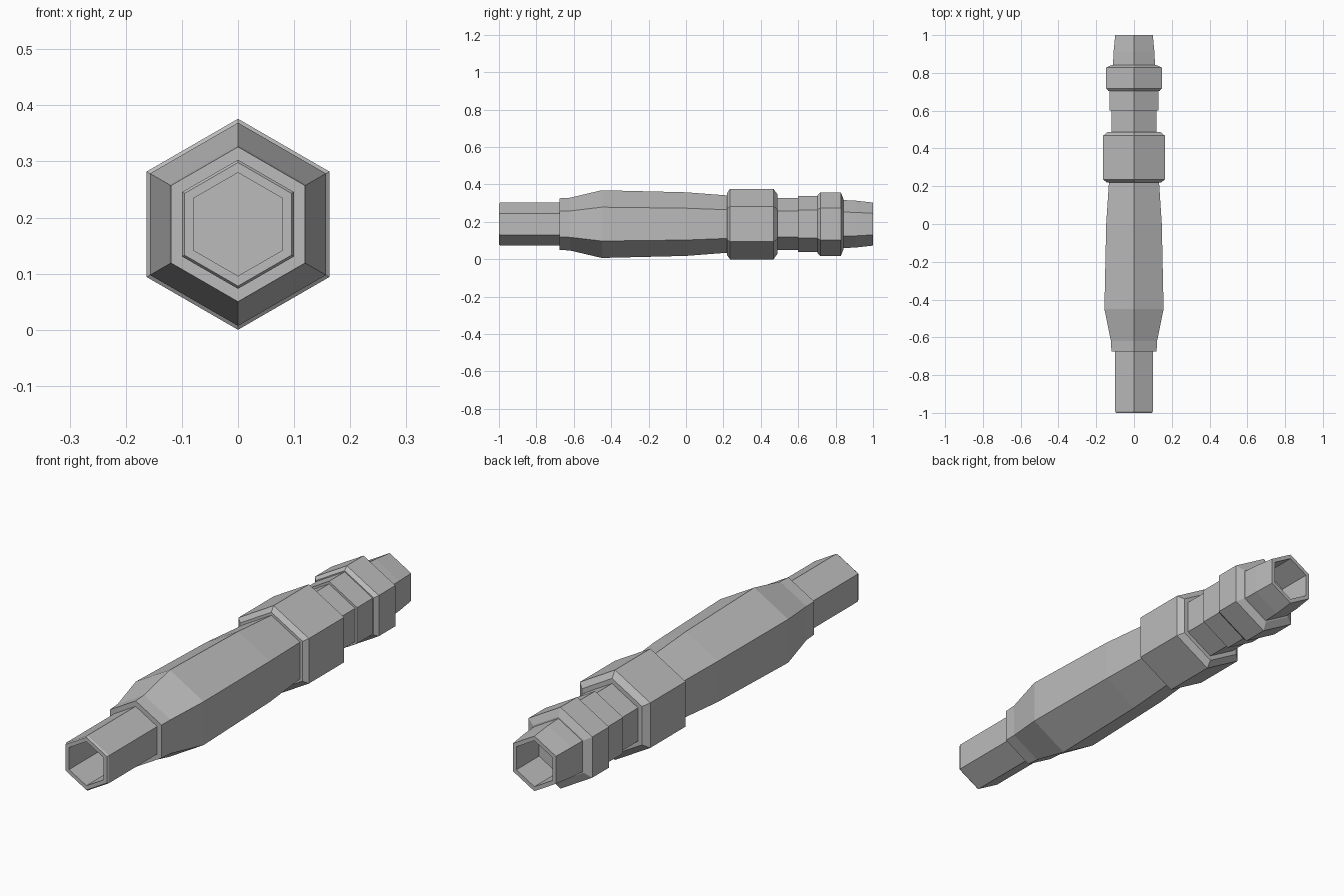
import bpy
import bmesh
from math import pi, sin, cos

SIDES = 6
AXIS_HEIGHT = 0.188

old = bpy.data.objects.get("Cube")
if old:
    bpy.data.objects.remove(old)

metal = bpy.data.materials.new("plain_grey")
grey = (0.5, 0.5, 0.5, 1)
metal.diffuse_color = grey
metal.use_nodes = True
metal.node_tree.nodes["Principled BSDF"].inputs["Base Color"].default_value = grey


def turned(name, profile):
    """Six-sided solid along y from (y, corner radius) pairs, capped at both ends."""
    bm = bmesh.new()
    rings = []
    for y, r in profile:
        angles = [2 * pi * i / SIDES for i in range(SIDES)]
        rings.append([bm.verts.new((r * sin(a), y, AXIS_HEIGHT + r * cos(a))) for a in angles])
    for a, b in zip(rings, rings[1:]):
        for i in range(SIDES):
            j = (i + 1) % SIDES
            bm.faces.new((a[i], a[j], b[j], b[i]))
    bm.faces.new(rings[0])
    bm.faces.new(rings[-1])
    bmesh.ops.recalc_face_normals(bm, faces=bm.faces)
    mesh = bpy.data.meshes.new(name)
    bm.to_mesh(mesh)
    bm.free()
    mesh.materials.append(metal)
    obj = bpy.data.objects.new(name, mesh)
    bpy.context.collection.objects.link(obj)
    return obj


# Hollow front tube: hole floor, hole mouth, rim, outer wall
turned("front_tube", [(-0.7, 0.092), (-1, 0.092), (-1, 0.11),
                      (-0.993, 0.115), (-0.64, 0.115)])

# Long swelling grip with its short front collar
turned("grip", [(-0.675, 0.138), (-0.62, 0.141), (-0.45, 0.181),
                (0, 0.17), (0.25, 0.151)])

# Chamfered nut
turned("nut", [(0.22, 0.166), (0.235, 0.188), (0.468, 0.188), (0.488, 0.16)])

# Stepped neck
turned("neck", [(0.46, 0.139), (0.62, 0.139)])
turned("neck_sleeve", [(0.6, 0.15), (0.73, 0.15)])

# Chamfered rear collar
turned("rear_collar", [(0.703, 0.155), (0.718, 0.17), (0.828, 0.17), (0.842, 0.135)])

# Hollow tapered rear nozzle: outer wall, rim, hole floor
turned("rear_nozzle", [(0.81, 0.13), (0.91, 0.125), (1, 0.115),
                       (1, 0.096), (0.85, 0.096)])
